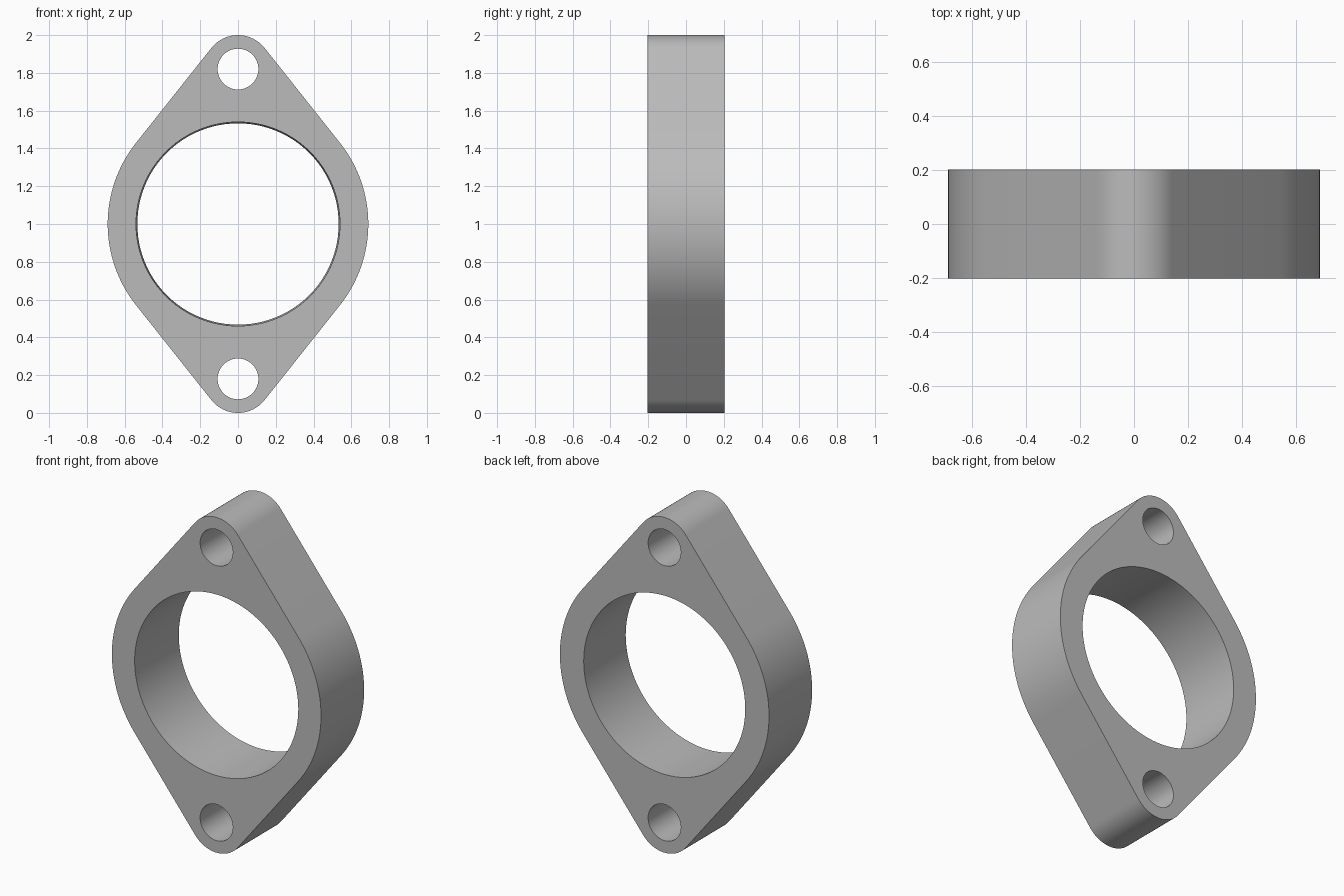
import bpy, bmesh
from math import sin, cos, pi, acos, radians

cube = bpy.data.objects.get("Cube")
if cube:
    bpy.data.objects.remove(cube, do_unlink=True)

HALF = 0.203                 # half thickness
BODY_R, EAR_R = 0.69, 0.18   # outer radii
EAR_Z = 0.82                 # bolt centre distance from the middle
MID_Z = 1.0


def arc(cz, r, start, end, n, closed=False):
    """Points on an arc, angle measured from +z towards +x."""
    count = n if closed else n + 1
    return [(r * sin(a), cz + r * cos(a))
            for a in (start + (end - start) * i / n for i in range(count))]


def circle(cz, r, n):
    return arc(cz, r, 0, 2 * pi, n, closed=True)


# Outline: two ears joined to the round body by tangent lines
t = acos((BODY_R - EAR_R) / EAR_Z)
outline = (arc(MID_Z + EAR_Z, EAR_R, -t, t, 24)
           + arc(MID_Z, BODY_R, t, pi - t, 32)
           + arc(MID_Z - EAR_Z, EAR_R, pi - t, pi + t, 24)
           + arc(MID_Z, BODY_R, pi + t, 2 * pi - t, 32))

# Each wall is a front loop and a back loop; the bore narrows slightly to the back
walls = [(outline, outline),
         (circle(MID_Z, 0.54, 96), circle(MID_Z, 0.533, 96))]
for side in (1, -1):
    hole = circle(MID_Z + side * EAR_Z, 0.108, 48)
    walls.append((hole, hole))

bm = bmesh.new()
caps = ([], [])
for loops in walls:
    rings = []
    for pts, y, cap in zip(loops, (-HALF, HALF), caps):
        ring = [bm.verts.new((x, y, z)) for x, z in pts]
        cap += [bm.edges.new((v, ring[i - 1])) for i, v in enumerate(ring)]
        rings.append(ring)
    front, back = rings
    for i in range(len(front)):
        bm.faces.new((front[i - 1], front[i], back[i], back[i - 1]))

# Flat front and back faces with the holes left open
for cap in caps:
    bmesh.ops.triangle_fill(bm, edges=cap, use_beauty=True)
bmesh.ops.recalc_face_normals(bm, faces=bm.faces)

mesh = bpy.data.meshes.new("flange_plate")
bm.to_mesh(mesh)
bm.free()
plate = bpy.data.objects.new("flange_plate", mesh)
bpy.context.collection.objects.link(plate)

# Plain grey metal
grey = bpy.data.materials.new("grey_metal")
grey.use_nodes = True
colour = (0.5, 0.5, 0.5, 1)
grey.diffuse_color = colour
grey.node_tree.nodes["Principled BSDF"].inputs["Base Color"].default_value = colour
mesh.materials.append(grey)

# Smooth walls, sharp rims
bpy.ops.object.select_all(action="DESELECT")
plate.select_set(True)
bpy.context.view_layer.objects.active = plate
bpy.ops.object.shade_smooth_by_angle(angle=radians(30))
